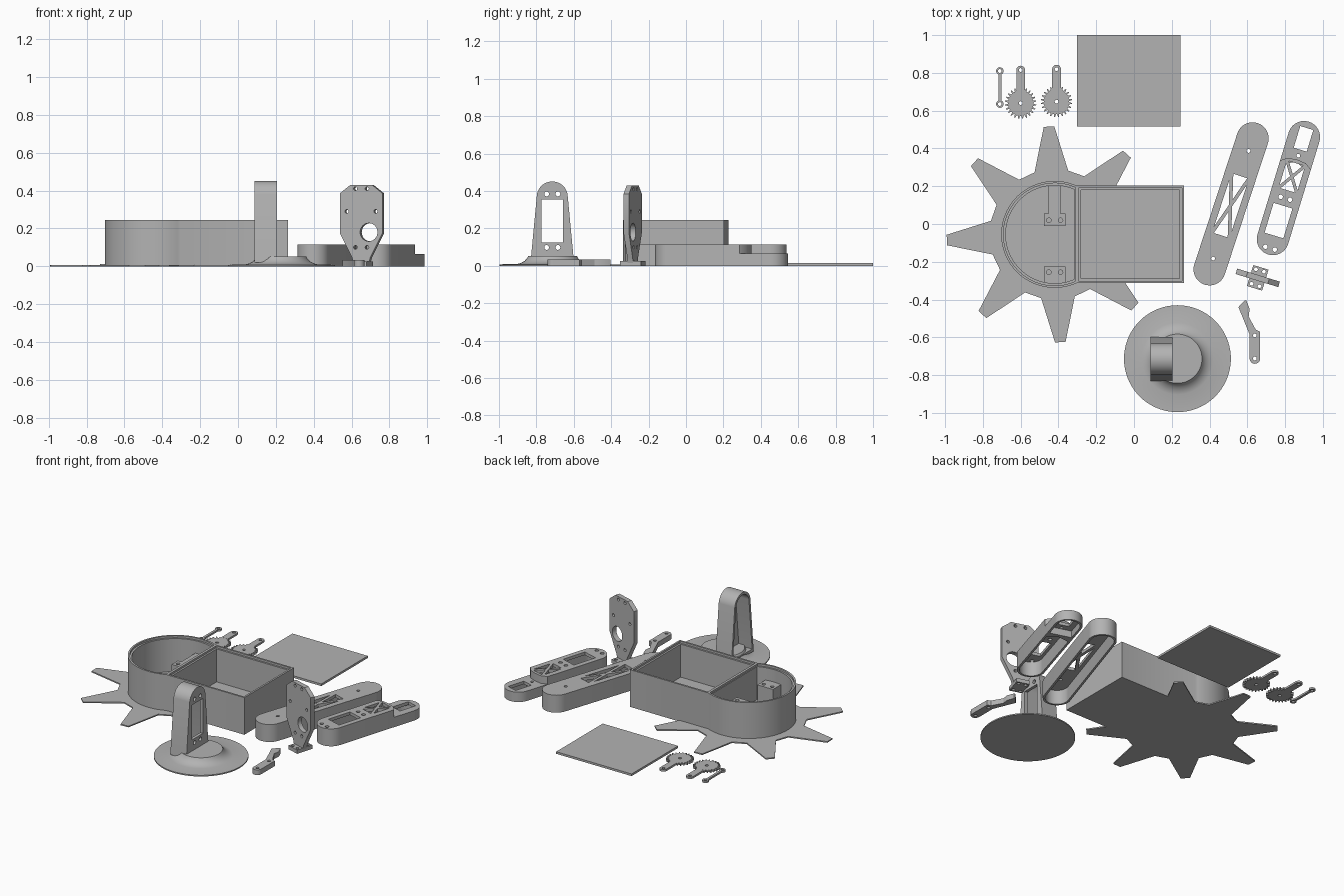
import bpy, bmesh
from math import sin, cos, pi, radians
from mathutils import Matrix, Vector

cube = bpy.data.objects.get("Cube")
if cube:
    bpy.data.objects.remove(cube)

grey = bpy.data.materials.new("plain grey")
grey.use_nodes = True
grey.diffuse_color = (0.45, 0.45, 0.45, 1)
grey.node_tree.nodes["Principled BSDF"].inputs["Base Color"].default_value = (0.45, 0.45, 0.45, 1)
parts = []


def finish(name, mesh, matrix):
    mesh.transform(matrix)
    mesh.materials.clear()
    mesh.materials.append(grey)
    ob = bpy.data.objects.new(name, mesh)
    bpy.context.collection.objects.link(ob)
    parts.append(ob)


def slab(name, outlines, z0, z1, matrix=Matrix()):
    """Extrude a flat outline; outlines lying inside it become holes."""
    cu = bpy.data.curves.new(name, "CURVE")
    cu.dimensions, cu.fill_mode, cu.extrude = "2D", "BOTH", (z1 - z0) / 2
    for pts in outlines:
        sp = cu.splines.new("POLY")
        sp.points.add(len(pts) - 1)
        for p, (x, y) in zip(sp.points, pts):
            p.co = (x, y, 0, 1)
        sp.use_cyclic_u = True
    tmp = bpy.data.objects.new(name + " curve", cu)
    bpy.context.collection.objects.link(tmp)
    dg = bpy.context.evaluated_depsgraph_get()
    mesh = bpy.data.meshes.new_from_object(tmp.evaluated_get(dg))
    bpy.data.objects.remove(tmp)
    bm = bmesh.new()
    bm.from_mesh(mesh)
    bmesh.ops.remove_doubles(bm, verts=bm.verts, dist=1e-5)
    bmesh.ops.recalc_face_normals(bm, faces=bm.faces)
    bm.to_mesh(mesh)
    bm.free()
    finish(name, mesh, matrix @ Matrix.Translation((0, 0, (z0 + z1) / 2)))


def arc(x, y, r, a0, a1, n):
    return [(x + r * cos(radians(a0 + (a1 - a0) * i / n)),
             y + r * sin(radians(a0 + (a1 - a0) * i / n))) for i in range(n + 1)]


def circle(x, y, r, n=20):
    return arc(x, y, r, 0, 360, n)[:-1]


def rect(x0, x1, y0, y1):
    return [(x0, y0), (x1, y0), (x1, y1), (x0, y1)]


def capsule(x0, x1, r):
    return arc(x0, 0, r, 90, 270, 20) + arc(x1, 0, r, -90, 90, 20)


def truss(x0, x1, h, keep=0.8):
    """Four triangular openings that leave an X of struts."""
    c = rect(x0, x1, -h, h)
    tris = []
    for i in range(4):
        t = [Vector(c[i]), Vector(c[(i + 1) % 4]), Vector(((x0 + x1) / 2, 0))]
        edge = (t[0] + t[1]) / 2
        tris.append([tuple(edge + (p - edge) * keep) for p in t])
    return tris


def place(x, y, degrees):
    return Matrix.Translation((x, y, 0)) @ Matrix.Rotation(radians(degrees), 4, "Z")


# Star-shaped foot plate
CX, CY = -0.42, -0.055
star = []
for k in range(8):
    for r, da in ((0.345, -15), (0.572, -2.8), (0.572, 2.8), (0.345, 15)):
        a = radians(3 + 45 * k + da)
        star.append((CX + r * cos(a), CY + r * sin(a)))
slab("star_base", [star], 0, 0.008)

# Round room joined to a square tray, with a stepped rim
def housing(wall):
    return [arc(CX, CY, 0.283, 66, 294, 64) + [(0.265, -0.313), (0.265, 0.203)],
            arc(CX, CY, 0.283 - wall, 66, 294, 64),
            rect(-0.305 + wall, 0.265 - wall, -0.313 + wall, 0.203 - wall)]

slab("housing_floor", housing(0.02)[:1], 0, 0.015)
slab("housing_walls", housing(0.024), 0.015, 0.232)
slab("housing_rim", housing(0.012), 0.232, 0.245)

# Mounting blocks inside the round room
for name, y0, y1, hy in (("rear_mount", -0.01, 0.055, 0.02), ("front_mount", -0.325, -0.225, -0.255)):
    slab(name, [rect(CX - 0.057, CX + 0.057, y0, y1),
                circle(CX - 0.031, hy, 0.012), circle(CX + 0.031, hy, 0.012)], 0.015, 0.15)
slab("mount_rib", [rect(CX - 0.032, CX + 0.032, 0.055, 0.21)], 0.015, 0.15)

# Tray lid
slab("tray_lid", [rect(-0.303, 0.247, 0.515, 1.0)], 0, 0.014)

# Two gear levers and the link rod
for name, gx, gy, top in (("gear_lever_right", -0.60, 0.64, 0.175), ("gear_lever_left", -0.41, 0.648, 0.172)):
    teeth, n = [], 24
    for i in range(n):
        for r, f in ((0.067, -0.32), (0.083, -0.12), (0.083, 0.12), (0.067, 0.32)):
            a = pi / 2 + 2 * pi * (i + 0.5 + f) / n
            teeth.append((r * cos(a), r * sin(a)))
    m = place(gx, gy, 0)
    slab(name + "_gear", [teeth, circle(0, 0, 0.01)], 0, 0.013, m)
    slab(name + "_arm", [[(-0.023, 0.06), (0.023, 0.06)] + arc(0, top, 0.023, 0, 180, 16),
                         circle(0, top, 0.01)], 0, 0.0128, m)
m = place(-0.71, 0.635, 90)
slab("link_rod", [rect(0.012, 0.163, -0.008, 0.008)], 0, 0.012, m)
for u in (0, 0.175):
    slab("link_eye", [circle(u, 0, 0.02), circle(u, 0, 0.01)], 0, 0.0125, m)

# Long arm: hollow shell with a trussed top
L, R, T = 0.73, 0.085, 0.014
m = place(0.40, -0.24, 71.8)
slab("long_arm_wall", [capsule(0, L, R), capsule(0, L, R - T)], 0, 0.095, m)
slab("long_arm_top", [capsule(0, L, R), circle(0.06, 0, 0.01), circle(0.66, 0, 0.01)]
     + truss(0.19, 0.52, 0.048), 0.095, 0.115, m)

# Short arm: tall section with windows and a lowered end
m = place(0.735, -0.08, 73)
S, E = 0.44, 0.565

def tall(r):
    return arc(0, 0, r, 90, 270, 20) + [(S, -r)] + arc(S + 0.03, 0, r, 250, 110, 14) + [(S, r)]

tall_outer = arc(0, 0, R, 90, 270, 20) + [(S - 0.03, -R), (S - 0.005, -0.05), (S, 0), (S - 0.005, 0.05), (S - 0.03, R)]
tall_inner = arc(0, 0, R - T, 90, 270, 20) + [(S - T - 0.03, T - R), (S - T, 0), (S - T - 0.03, R - T)]
holes = [circle(u, v, 0.012) for u in (-0.05, 0.226) for v in (-0.026, 0.026)]
slab("short_arm_wall", [tall_outer, tall_inner], 0, 0.095, m)
slab("short_arm_top", [tall_outer, rect(0.02, 0.185, -0.052, 0.052)] + holes
     + truss(0.27, 0.42, 0.05), 0.095, 0.115, m)
end = [(S - 0.03, -R)] + arc(E, 0, R, -90, 90, 20) + [(S - 0.03, R), (S, 0)]
end_in = [(S + 0.01, T - R)] + arc(E, 0, R - T, -90, 90, 20) + [(S + 0.01, R - T)]
slab("short_arm_end_wall", [end, end_in], 0, 0.045, m)
slab("short_arm_end_top", [end, circle(0.462, 0, 0.01), rect(0.495, 0.615, -0.036, 0.036)], 0.045, 0.065, m)

# Round pedestal, turned from a profile with a curved skirt
profile = [(0, 0), (0.283, 0), (0.283, 0.008), (0.19, 0.01), (0.17, 0.015),
           (0.15, 0.026), (0.137, 0.04), (0.13, 0.052), (0, 0.052)]
bm = bmesh.new()
vs = [bm.verts.new((r, 0, z)) for r, z in profile]
es = [bm.edges.new(p) for p in zip(vs, vs[1:])]
bmesh.ops.spin(bm, geom=vs + es, axis=(0, 0, 1), cent=(0, 0, 0), angle=2 * pi, steps=72)
bmesh.ops.remove_doubles(bm, verts=bm.verts, dist=1e-5)
bmesh.ops.recalc_face_normals(bm, faces=bm.faces)
mesh = bpy.data.meshes.new("pedestal")
bm.to_mesh(mesh)
bm.free()
finish("pedestal", mesh, Matrix.Translation((0.23, -0.713, 0)))

# Arched tower on the pedestal: shell plus a windowed face
side = Matrix(((0, 0, 1, 0.088), (1, 0, 0, -0.715), (0, 1, 0, 0), (0, 0, 0, 1)))

def arch(t):
    return [(-0.116 + t, 0.02), (0.116 - t, 0.02)] + arc(0, 0.368, 0.083 - t, 10, 170, 24)

slab("tower_shell", [arch(0), [(x, max(y, 0.04)) for x, y in arch(0.016)]], 0, 0.097, side)
slab("tower_face", [arch(0), rect(-0.057, 0.057, 0.125, 0.355)]
     + [circle(y, z, 0.013) for y in (-0.03, 0.03) for z in (0.098, 0.384)], 0.097, 0.117, side)

# Upright motor plate on a small foot
m = place(0.655, -0.285, -17)
half = [(0.042, 0.015), (0.05, 0.045), (0.118, 0.175), (0.118, 0.385), (0.06, 0.43)]
outline = half + [(-x, z) for x, z in reversed(half)]
small = [circle(s * x, z, 0.01) for x, z in ((0.032, 0.41), (0.08, 0.29), (0.032, 0.1)) for s in (-1, 1)]
slab("motor_plate", [outline, circle(0.042, 0.18, 0.048, 32)] + small, -0.015, 0.015,
     m @ Matrix.Rotation(pi / 2, 4, "X"))
slab("motor_plate_foot", [rect(-0.042, 0.042, -0.058, 0.058)]
     + [circle(x, y, 0.01) for x in (-0.022, 0.022) for y in (-0.04, 0.04)], 0, 0.025, m)

# Bent crank
slab("crank", [[(0.585, -0.405), (0.553, -0.44), (0.612, -0.585)]
               + arc(0.64, -0.712, 0.028, 180, 360, 16)
               + [(0.668, -0.57), (0.645, -0.56), (0.607, -0.49), (0.612, -0.45), (0.595, -0.405)],
               circle(0.64, -0.59, 0.01), circle(0.64, -0.712, 0.01)], 0, 0.034)

# Smooth round walls, keep edges crisp
bpy.ops.object.select_all(action="DESELECT")
for ob in parts:
    ob.select_set(True)
bpy.context.view_layer.objects.active = parts[0]
bpy.ops.object.shade_smooth_by_angle(angle=radians(30))
